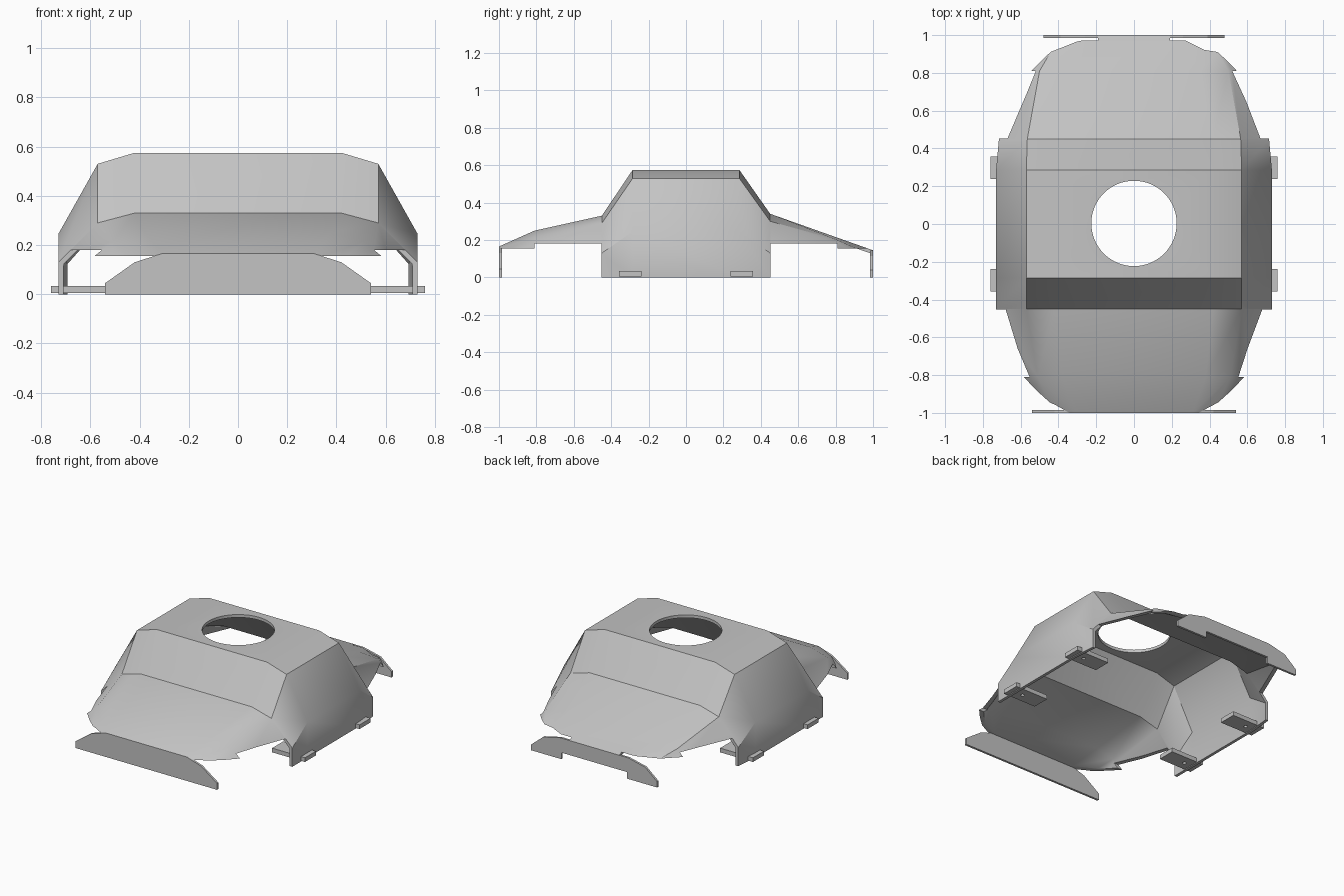
import bpy
import bmesh
import math

cube = bpy.data.objects.get("Cube")
if cube:
    bpy.data.objects.remove(cube, do_unlink=True)

# Single plain grey plastic
grey = bpy.data.materials.new("plain_grey")
grey.use_nodes = True
COLOUR = (0.55, 0.55, 0.55, 1)
grey.diffuse_color = COLOUR
grey.node_tree.nodes["Principled BSDF"].inputs["Base Color"].default_value = COLOUR


def make_object(name, verts, faces, fix_normals=True):
    mesh = bpy.data.meshes.new(name)
    mesh.from_pydata(verts, [], faces)
    if fix_normals:
        bm = bmesh.new()
        bm.from_mesh(mesh)
        bmesh.ops.recalc_face_normals(bm, faces=bm.faces)
        bm.to_mesh(mesh)
        bm.free()
    mesh.materials.append(grey)
    obj = bpy.data.objects.new(name, mesh)
    bpy.context.collection.objects.link(obj)
    return obj


def prism(name, outline, y0, y1):
    """Extrude an x-z outline along y."""
    n = len(outline)
    verts = [(x, y, z) for y in (y0, y1) for x, z in outline]
    faces = [tuple(range(n)), tuple(range(n, 2 * n))]
    faces += [(i, (i + 1) % n, (i + 1) % n + n, i + n) for i in range(n)]
    return make_object(name, verts, faces)


def box(name, x0, x1, y0, y1, z0, z1):
    return prism(name, [(x0, z0), (x1, z0), (x1, z1), (x0, z1)], y0, y1)


def cylinder(name, x, y, radius, sides):
    bpy.ops.mesh.primitive_cylinder_add(vertices=sides, radius=radius, depth=3, location=(x, y, 0))
    obj = bpy.context.object
    obj.name = name
    obj.data.materials.append(grey)
    return obj


def cut(target, cutter):
    mod = target.modifiers.new("cut", "BOOLEAN")
    mod.operation = "DIFFERENCE"
    mod.solver = "EXACT"
    mod.object = cutter
    cutter.hide_render = True
    cutter.hide_viewport = True
    cutter.display_type = "WIRE"


def apply_all(obj):
    """Bake the modifiers, then remove the cutters they used."""
    cutters = [m.object for m in obj.modifiers if m.type == "BOOLEAN"]
    graph = bpy.context.evaluated_depsgraph_get()
    graph.update()
    mesh = bpy.data.meshes.new_from_object(obj.evaluated_get(graph))
    obj.modifiers.clear()
    obj.data = mesh
    for c in cutters:
        bpy.data.objects.remove(c, do_unlink=True)


def mirrored(half):
    return [(-x, z) for x, z in reversed(half)] + half


# Body shell: half sections from roof edge down to the skirt, front to back
FRONT_END = [(0.31, 0.165), (0.42, 0.13), (0.54, 0.045), (0.54, 0)]
BACK_END = [(0.26, 0.145), (0.39, 0.115), (0.48, 0.04), (0.48, 0)]
CABIN = [(0.42, 0.575), (0.57, 0.53), (0.73, 0.245), (0.73, 0)]
stations = [
    (-1.0, FRONT_END),
    (-0.81, [(0.38, 0.25), (0.51, 0.215), (0.65, 0.10), (0.65, 0)]),
    (-0.45, [(0.42, 0.33), (0.57, 0.29), (0.73, 0.13), (0.73, 0)]),
    (-0.285, CABIN),
    (0.285, CABIN),
    (0.45, [(0.42, 0.34), (0.565, 0.30), (0.715, 0.13), (0.715, 0)]),
    (0.81, [(0.35, 0.212), (0.50, 0.20), (0.62, 0.08), (0.62, 0)]),
    (1.0, BACK_END),
]
N = 8
verts = [(x, y, z) for y, half in stations for x, z in mirrored(half)]
faces = [(i * N + j, i * N + j + 1, (i + 1) * N + j + 1, (i + 1) * N + j)
         for i in range(len(stations) - 1) for j in range(N - 1)]
shell = make_object("body_shell", verts, faces, fix_normals=False)
solid = shell.modifiers.new("thickness", "SOLIDIFY")
solid.thickness = 0.02
solid.offset = -1
solid.use_even_offset = True

# Openings: roof hole, stepped skirt cut-outs in front and behind
cut(shell, cylinder("roof_hole_cutter", 0, 0.003, 0.226, 64))
cut(shell, box("front_skirt_cutter", -1, 1, -0.81, -0.452, -1, 0.18))
cut(shell, box("back_skirt_cutter", -1, 1, 0.452, 0.81, -1, 0.18))
cut(shell, box("nose_cutter", -1, 1, -1.1, -0.8, -1, 0.155))
for side, x0, x1 in (("left", 0.19, 1), ("right", -1, -0.19)):
    cut(shell, box(side + "_tail_cutter", x0, x1, 0.8, 1.1, -1, 0.155))
apply_all(shell)

# Bumper plates, the back one notched along the bottom
prism("front_bumper", mirrored(FRONT_END), -1.0, -0.985)
notch = [(-0.25, 0), (-0.25, 0.045), (0.25, 0.045), (0.25, 0)]
prism("back_bumper", mirrored(BACK_END) + notch[::-1], 0.985, 1.0)

# Mounting tabs through the side walls, each with a screw hole
for side, sx in (("left", 1), ("right", -1)):
    for end, sy in (("front", -1), ("back", 1)):
        x0, x1 = sorted((0.51 * sx, 0.76 * sx))
        y = 0.297 * sy
        tab = box(f"{end}_{side}_mounting_tab", x0, x1, y - 0.06, y + 0.06, 0.005, 0.034)
        cut(tab, cylinder("screw_cutter", 0.66 * sx, y, 0.012, 16))
        apply_all(tab)

# Smooth the gentle folds, keep the hard creases
bpy.ops.object.select_all(action="DESELECT")
shell.select_set(True)
bpy.context.view_layer.objects.active = shell
bpy.ops.object.shade_smooth_by_angle(angle=math.radians(33))
